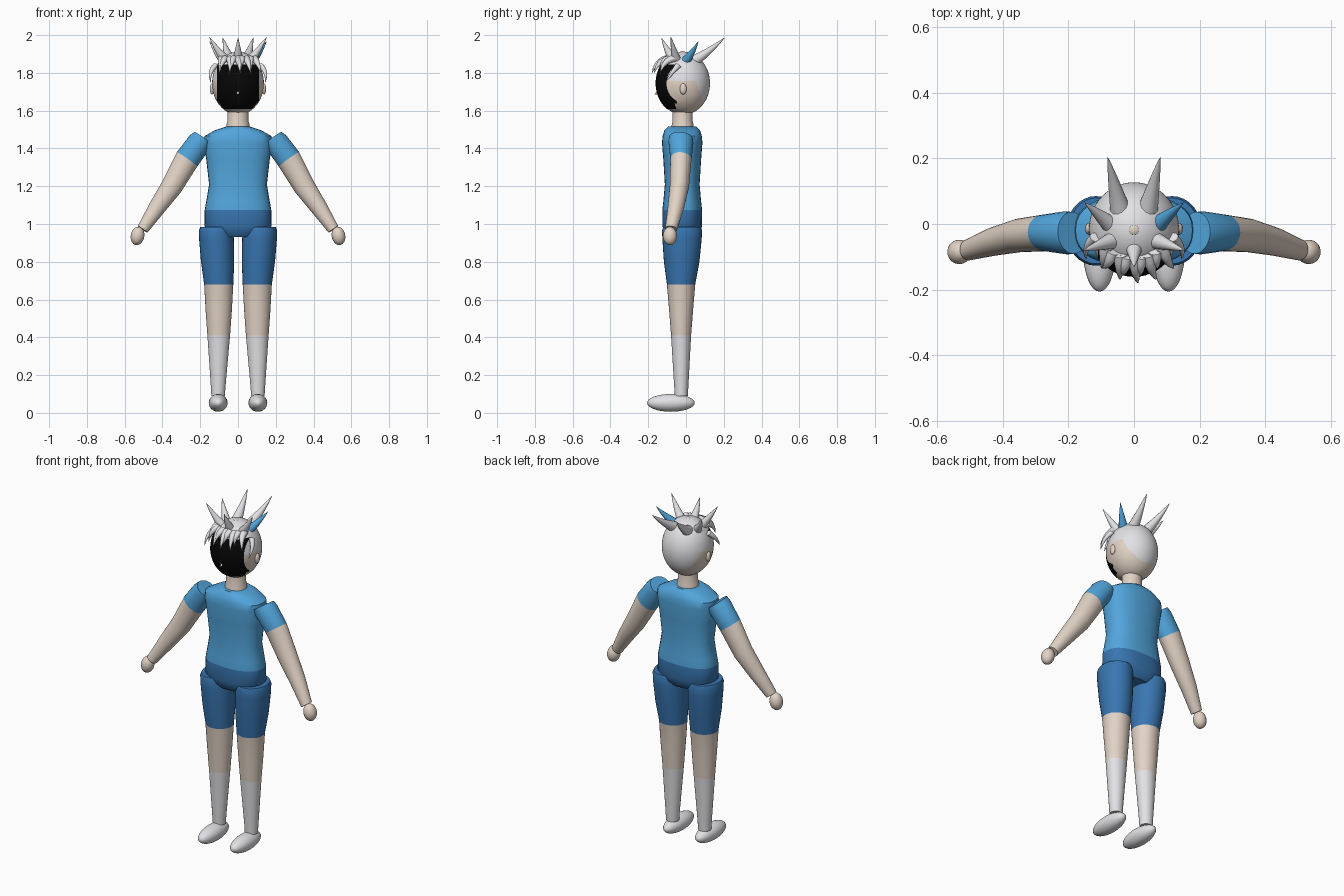
import bpy, bmesh
from math import cos, sin, pi, radians
from mathutils import Vector

cube = bpy.data.objects.get("Cube")
if cube:
    bpy.data.objects.remove(cube)


def material(name, *rgb):
    m = bpy.data.materials.new(name)
    m.use_nodes = True
    m.diffuse_color = (*rgb, 1)
    bsdf = next(n for n in m.node_tree.nodes if n.type == 'BSDF_PRINCIPLED')
    bsdf.inputs["Base Color"].default_value = (*rgb, 1)
    return m


SKIN = material("skin", .76, .65, .56)
WHITE = material("soft_white", .76, .76, .79)
SHIRT = material("sky_blue", .085, .38, .72)
SHORTS = material("deep_blue", .04, .18, .44)
BLACK = material("black", .002, .002, .002)


def finish(name, bm, mats, angle=40):
    bmesh.ops.recalc_face_normals(bm, faces=bm.faces)
    mesh = bpy.data.meshes.new(name)
    bm.to_mesh(mesh)
    bm.free()
    for m in mats:
        mesh.materials.append(m)
    ob = bpy.data.objects.new(name, mesh)
    bpy.context.collection.objects.link(ob)
    bpy.ops.object.select_all(action='DESELECT')
    ob.select_set(True)
    bpy.context.view_layer.objects.active = ob
    bpy.ops.object.shade_smooth_by_angle(angle=radians(angle))
    return ob


def loft(name, axis, rings, bands, n=32, power=2.0):
    """Skin rings (x, y, z, width, depth) lying across the axis; one material per band."""
    axis = Vector(axis).normalized()
    u = Vector((0, 1, 0)).cross(axis).normalized()
    w = axis.cross(u)
    bm = bmesh.new()
    mats = list(dict.fromkeys(bands))
    loops = []
    for x, y, z, a, b in rings:
        loop = []
        for k in range(n):
            c, s = cos(2 * pi * k / n), sin(2 * pi * k / n)
            c = abs(c) ** (2 / power) * (1 if c > 0 else -1)
            s = abs(s) ** (2 / power) * (1 if s > 0 else -1)
            loop.append(bm.verts.new(Vector((x, y, z)) + u * a * c + w * b * s))
        loops.append(loop)
    for lo, hi, m in zip(loops, loops[1:], bands):
        for k in range(n):
            j = (k + 1) % n
            bm.faces.new((lo[k], lo[j], hi[j], hi[k])).material_index = mats.index(m)
    bm.faces.new(loops[0]).material_index = mats.index(bands[0])
    bm.faces.new(loops[-1]).material_index = mats.index(bands[-1])
    return finish(name, bm, mats)


def ball(name, centre, radii, mat, tilt=0):
    bm = bmesh.new()
    bmesh.ops.create_uvsphere(bm, u_segments=32, v_segments=16, radius=1)
    bmesh.ops.scale(bm, vec=radii, verts=bm.verts)
    ob = finish(name, bm, [mat])
    ob.location = centre
    ob.rotation_euler.y = tilt
    return ob


def spike(name, base, tip, radius, mat=WHITE, bend=(0, 0, -.015)):
    """Curved tapering lock of hair."""
    base, tip = Vector(base), Vector(tip)
    mid = (base + tip) / 2 + Vector(bend)
    rings = []
    for i in range(7):
        t = i / 6
        p = base * (1 - t) ** 2 + mid * 2 * t * (1 - t) + tip * t * t
        r = radius * (1 - t) ** .85 + .0008
        rings.append((*p, r, r))
    loft(name, tip - base, rings, [mat] * 6, n=12)


# Torso: shirt above, waistband of the shorts below
loft("torso", (0, 0, 1), [
    (0, -.02, .93, .10, .075), (0, -.02, .955, .15, .095),
    (0, -.02, .99, .178, .105), (0, -.02, 1.075, .176, .105),
    (0, -.02, 1.12, .168, .10), (0, -.02, 1.21, .153, .092),
    (0, -.02, 1.34, .168, .10), (0, -.02, 1.43, .182, .107),
    (0, -.02, 1.465, .178, .104), (0, -.02, 1.495, .125, .095),
    (0, -.02, 1.515, .065, .075)],
    [SHORTS] * 3 + [SHIRT] * 7, power=2.4)

# Neck with a collar ring
loft("neck", (0, 0, 1), [
    (0, -.018, 1.49, .062, .06), (0, -.018, 1.53, .06, .057),
    (0, -.018, 1.545, .055, .053), (0, -.018, 1.62, .055, .053)], [SKIN] * 3)

# Head: cut along the hairline and face mask, then coloured by region
bm = bmesh.new()
bmesh.ops.create_uvsphere(bm, u_segments=48, v_segments=32, radius=1)
bmesh.ops.scale(bm, vec=(.137, .142, .167), verts=bm.verts)
bmesh.ops.translate(bm, vec=(0, -.015, 1.745), verts=bm.verts)
nape = Vector((0, .12, .045))
cuts = [((0, 0, 1.757), (0, 0, 1)), ((0, .05, 1.757), nape), ((0, 0, 1.635), (0, 0, 1)),
        ((.11, 0, 0), (1, 0, 0)), ((-.11, 0, 0), (1, 0, 0)),
        ((0, 0, 1.61), (0, 0, 1)), ((0, 0, 1.845), (0, 0, 1))]
for co, no in cuts:
    bmesh.ops.bisect_plane(bm, geom=bm.verts[:] + bm.edges[:] + bm.faces[:],
                           plane_co=co, plane_no=no)
for f in bm.faces:
    c = f.calc_center_median()
    if abs(c.x) < .11 and 1.61 < c.z < 1.845 and c.y < -.05:
        f.material_index = 2
    elif c.z > 1.757 or (c.z > 1.635 and (c - Vector((0, .05, 1.757))).dot(nape) > 0):
        f.material_index = 1
# Raise the mask slightly off the head
for v in {v for f in bm.faces if f.material_index == 2 for v in f.verts}:
    v.co.y -= .004
finish("head", bm, [SKIN, WHITE, BLACK])
ball("crown_spot", (0, -.018, 1.909), (.015, .015, .006), SKIN)
spike("nose", (0, -.15, 1.695), (0, -.166, 1.685), .008, SKIN, (0, 0, 0))

# Hair: centre spike and fringe
spike("front_spike", (0, -.06, 1.86), (0, -.13, 1.985), .03)
for i in range(9):
    t = i / 4 - 1
    drop = .02 * (i % 2)
    spike(f"fringe_{i + 1}", (t * .085, -.095 + .03 * t * t, 1.875),
          (t * .11 + .012 * (-1) ** i, -.18 + .045 * t * t + drop, 1.80 + drop),
          .022, WHITE, (0, -.025, .025))

for side, s in (("left", 1), ("right", -1)):
    # Ears and hair on each side
    ball(side + "_ear", (s * .137, -.015, 1.715), (.012, .018, .029), SKIN)
    spike(side + "_sideburn", (s * .118, -.04, 1.84), (s * .145, -.108, 1.75), .016,
          WHITE, (s * .025, 0, .01))
    spike(side + "_back_spike", (s * .04, .035, 1.86), (s * .08, .203, 1.985), .032)
    spike(side + "_side_spike", (s * .06, -.012, 1.85), (s * .15, .065, 1.965), .03,
          SHIRT if s > 0 else WHITE)
    spike(side + "_brow_spike", (s * .05, -.045, 1.85), (s * .152, -.08, 1.99), .03)

    # Arm: sleeve then bare forearm
    loft(side + "_arm", (s * .58, -.08, -.81), [
        (s * .187, -.027, 1.455, .055, .064), (s * .205, -.027, 1.43, .064, .066),
        (s * .27, -.027, 1.342, .066, .056), (s * .35, -.035, 1.2, .057, .051),
        (s * .43, -.054, 1.085, .045, .043), (s * .505, -.079, .972, .031, .032)],
        [SHIRT] * 2 + [SKIN] * 3)
    ball(side + "_hand", (s * .532, -.085, .937), (.036, .037, .049), SKIN, s * -.2)

    # Leg: shorts, bare knee, sock
    loft(side + "_leg", (0, 0, 1), [
        (s * .105, -.025, .09, .036, .035), (s * .105, -.025, .13, .038, .037),
        (s * .102, -.026, .41, .06, .053), (s * .102, -.026, .55, .07, .064),
        (s * .102, -.026, .68, .077, .075), (s * .108, -.023, .80, .088, .094),
        (s * .114, -.021, .92, .092, .104), (s * .116, -.021, .965, .091, .106),
        (s * .116, -.021, .983, .084, .10)],
        [WHITE] * 2 + [SKIN] * 2 + [SHORTS] * 4)
    ball(side + "_foot", (s * .105, -.08, .053), (.05, .126, .047), WHITE)
